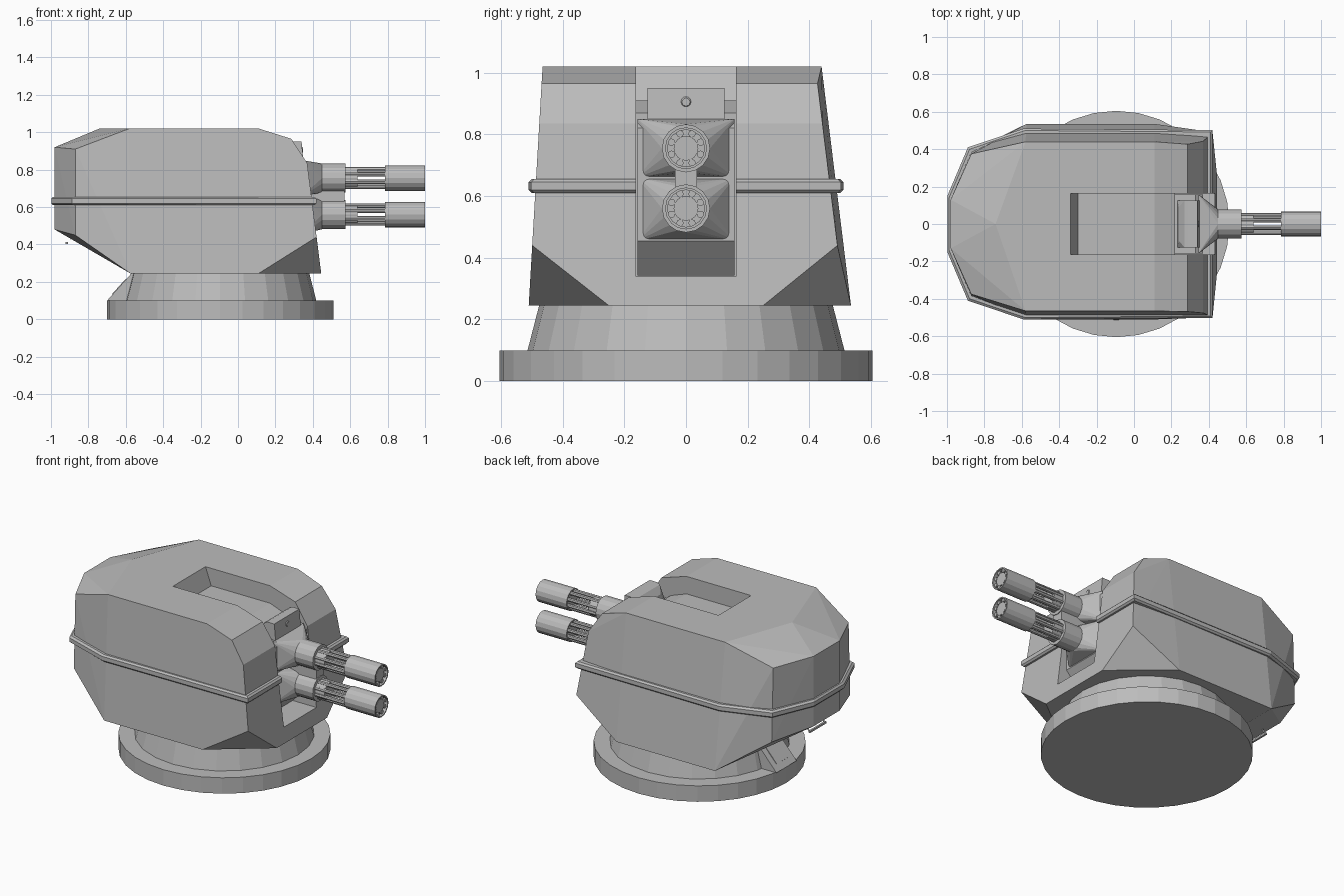
import bpy, bmesh, math
from mathutils import Matrix, Vector

if "Cube" in bpy.data.objects:
    bpy.data.objects.remove(bpy.data.objects["Cube"])

grey = bpy.data.materials.new("turret grey")
grey.diffuse_color = (0.5, 0.5, 0.5, 1)
grey.use_nodes = True
grey.node_tree.nodes["Principled BSDF"].inputs["Base Color"].default_value = grey.diffuse_color


def finish(name, bm):
    bmesh.ops.recalc_face_normals(bm, faces=bm.faces)
    me = bpy.data.meshes.new(name)
    bm.to_mesh(me)
    bm.free()
    me.materials.append(grey)
    ob = bpy.data.objects.new(name, me)
    bpy.context.collection.objects.link(ob)
    return ob


def hull(name, pts):
    """Convex solid around a few corner points."""
    bm = bmesh.new()
    for p in pts:
        bm.verts.new(p)
    r = bmesh.ops.convex_hull(bm, input=bm.verts)
    junk = {g for g in r["geom_interior"] + r["geom_unused"] if isinstance(g, bmesh.types.BMVert)}
    bmesh.ops.delete(bm, geom=list(junk), context='VERTS')
    bmesh.ops.dissolve_limit(bm, angle_limit=0.02, verts=bm.verts, edges=bm.edges)
    return finish(name, bm)


def extrude_y(name, profile, y0, y1):
    """Side profile (x, z) extruded across the width."""
    bm = bmesh.new()
    f = bm.faces.new([bm.verts.new((x, y0, z)) for x, z in profile])
    r = bmesh.ops.extrude_face_region(bm, geom=[f])
    bmesh.ops.translate(bm, vec=(0, y1 - y0, 0),
                        verts=[g for g in r["geom"] if isinstance(g, bmesh.types.BMVert)])
    return finish(name, bm)


def lathe(name, profile, n, centre, along_x=False, closed=False, start=0.0):
    """Revolve (radius, distance) points; caps the ends unless closed."""
    bm = bmesh.new()
    rings = []
    for r, d in profile:
        ring = []
        for i in range(n):
            a = start + 2 * math.pi * i / n
            c, s = r * math.cos(a), r * math.sin(a)
            ring.append(bm.verts.new(Vector(centre) + Vector((d, c, s) if along_x else (c, s, d))))
        rings.append(ring)
    pairs = list(zip(rings, rings[1:]))
    if closed:
        pairs.append((rings[-1], rings[0]))
    else:
        bm.faces.new(rings[0])
        bm.faces.new(rings[-1])
    for a, b in pairs:
        for i in range(n):
            j = (i + 1) % n
            bm.faces.new((a[i], a[j], b[j], b[i]))
    return finish(name, bm)


def box(name, x0, x1, y0, y1, z0, z1):
    return hull(name, [(x, y, z) for x in (x0, x1) for y in (y0, y1) for z in (z0, z1)])


# Round foot and tapered neck
lathe("base_disc", [(0.605, 0), (0.605, 0.1)], 32, (-0.095, 0, 0))
lathe("neck", [(0.515, 0.095), (0.475, 0.25)], 24, (-0.095, 0, 0))

# Rear access ramp with hatch plate
extrude_y("rear_ramp", [(-0.70, 0.1), (-0.57, 0.245), (-0.45, 0.245), (-0.45, 0.1)], -0.1, 0.1)
hatch = box("ramp_hatch", -0.055, 0.055, -0.06, 0.06, -0.004, 0.004)
hatch.matrix_world = Matrix.Translation((-0.635, 0, 0.172)) @ Matrix.Rotation(-math.atan2(0.145, 0.13), 4, 'Y')

# Armoured housing: sides lean in, slightly differently left and right
def side(s, z):
    return 0.535 - (z - 0.245) * 0.123 if s > 0 else -0.51 + (z - 0.245) * 0.058

corners = [(-0.74, 0, 1.02)]
for s in (-1, 1):
    for x, z in [(-0.58, 1.02), (0.11, 1.02), (0.285, 0.965), (0.37, 0.835),
                 (0.42, 0.44), (0.11, 0.245), (-0.575, 0.245)]:
        corners.append((x, side(s, z) - s * (0.02 if s > 0 and x > 0.2 else 0), z))
    corners += [(0.445, s * 0.25, 0.245),
                (-0.98, s * 0.13, 0.92), (-0.87, s * 0.375, 0.91),
                (-0.98, s * 0.13, 0.48), (-0.87, s * 0.39, 0.45)]
housing = hull("housing", corners)

# Raised belt around the housing
outline = [(-0.98, 0.13), (-0.87, 0.39), (-0.573, 0.49), (0.40, 0.482)]
belt_pts = []
for x, y in outline:
    for s in (-1, 1):
        for z, o in [(0.61, 0.010), (0.62, 0.02), (0.645, 0.02), (0.655, 0.010)]:
            belt_pts.append((x + (o if x > 0 else -o * 0.9), s * (y + o), z))
belt = hull("belt", belt_pts)

# Gun slot cut through roof and front
slot = extrude_y("slot_cutter", [(-0.34, 1.2), (-0.34, 1.02), (-0.30, 0.91), (0.11, 0.91), (0.22, 0.87),
                                 (0.22, 0.34), (0.7, 0.34), (0.7, 1.2)], -0.162, 0.162)
slot.hide_render = True
slot.hide_viewport = True
for ob in (housing, belt):
    m = ob.modifiers.new("slot", 'BOOLEAN')
    m.operation = 'DIFFERENCE'
    m.object = slot
    m.solver = 'EXACT'

# Gun mantlet filling the slot
extrude_y("mantlet", [(0.2, 0.85), (0.33, 0.85), (0.37, 0.82), (0.37, 0.455), (0.27, 0.342), (0.2, 0.342)],
          -0.158, 0.158)

# Sight hood with lens on top of the mantlet
hull("sight_hood", [(x, s * y, z) for s in (-1, 1) for x, y, z in
                    [(0.23, 0.125, 0.84), (0.35, 0.125, 0.84), (0.24, 0.09, 0.90), (0.27, 0.125, 0.94),
                     (0.29, 0.125, 0.95), (0.34, 0.125, 0.95), (0.34, 0.125, 0.93), (0.31, 0.125, 0.89)]])
lathe("sight_lens", [(0.027, 0.30), (0.024, 0.335), (0.013, 0.348)], 12, (0, 0, 0.905), True)

# Twin rotary guns
for name, z, z0, z1 in [("upper", 0.755, 0.66, 0.85), ("lower", 0.56, 0.455, 0.66)]:
    ring = [(0.45, 0.078 * math.cos(i * math.pi / 8), z + 0.078 * math.sin(i * math.pi / 8)) for i in range(16)]
    hull(name + "_gun_root", ring + [(0.345, y, h) for y in (-0.158, 0.158) for h in (z0, z1)])
    c = (0, 0, z)
    lathe(name + "_collar", [(0.078, 0.44), (0.078, 0.575)], 16, c, True)
    lathe(name + "_rod_seat", [(0.056, 0.57), (0.056, 0.64)], 16, c, True)
    lathe(name + "_sleeve", [(0.068, 0.785), (0.068, 1.0), (0.06, 1.0), (0.06, 0.785)], 16, c, True, True)
    lathe(name + "_sleeve_core", [(0.061, 0.79), (0.061, 0.96), (0.040, 0.96), (0.040, 0.99)], 16, c, True)
    for i in range(8):
        a = math.pi / 8 + i * math.pi / 4
        rc = (0, 0.051 * math.cos(a), z + 0.051 * math.sin(a))
        lathe(f"{name}_barrel_{i}", [(0.012, 0.57), (0.012, 0.992)], 8, rc, True)

# Web joining the two collars
box("gun_web", 0.36, 0.57, -0.035, 0.035, 0.59, 0.72)

# Grab handle under the rear slope
for s in (-1, 1):
    hull("handle_leg", [(x + dx, s * 0.075 + dy, z + dx) for x, z in [(-0.89, 0.435), (-0.915, 0.408)]
                        for dx in (-0.006, 0.006) for dy in (-0.006, 0.006)])
box("handle_bar", -0.921, -0.909, -0.081, 0.081, 0.402, 0.414)
